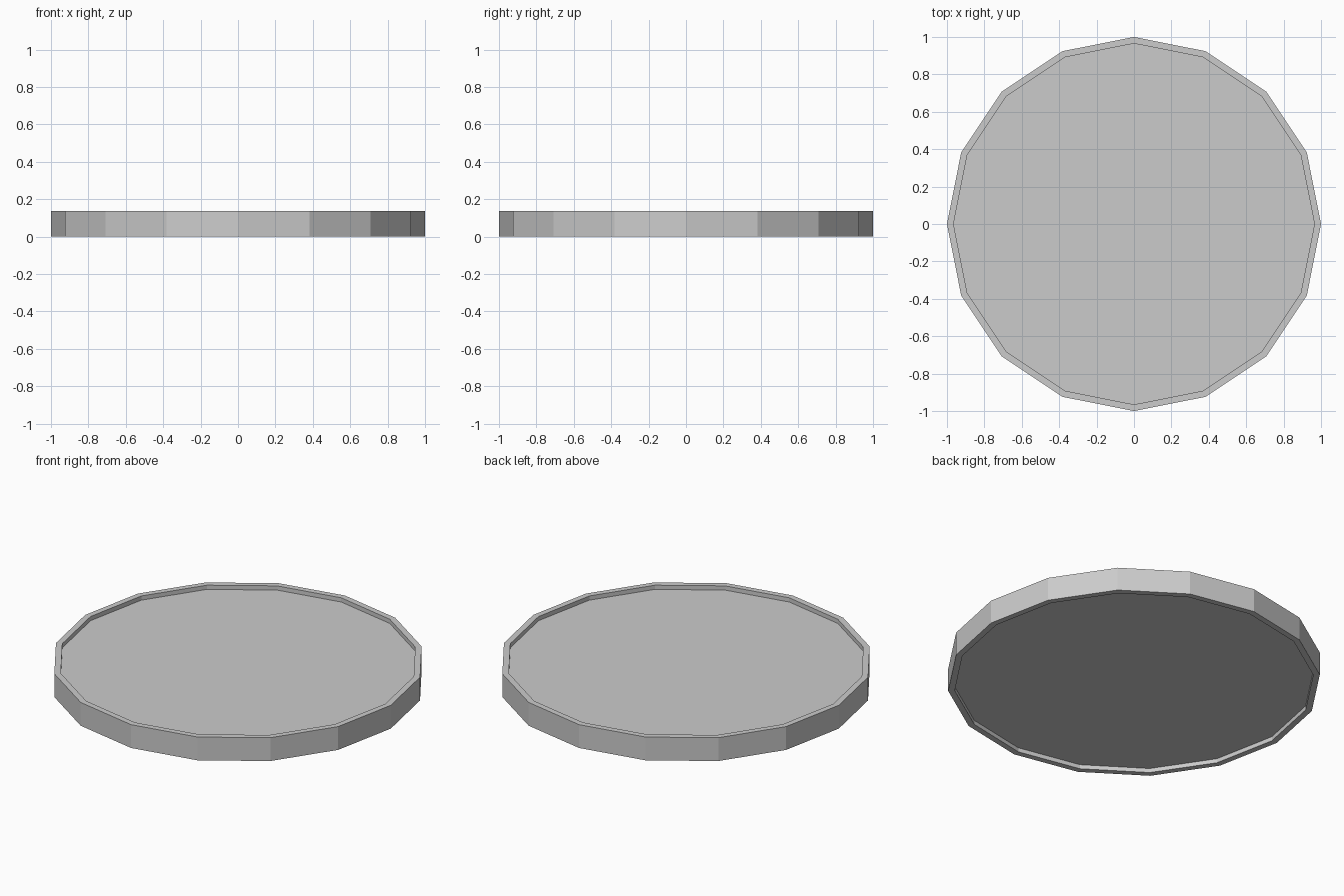
import bpy, bmesh
from math import cos, sin, tau

if "Cube" in bpy.data.objects:
    bpy.data.objects.remove(bpy.data.objects["Cube"])

SIDES = 16
HEIGHT = 0.138
R_OUT, R_IN = 1.0, 0.965
RECESS = 0.025


def lathe(name, profile, closed):
    """Spin an (r, z) profile round z; open profiles get flat caps."""
    bm = bmesh.new()
    rings = [[bm.verts.new((r * cos(tau * i / SIDES), r * sin(tau * i / SIDES), z))
              for i in range(SIDES)] for r, z in profile]
    count = len(rings)
    for k in range(count if closed else count - 1):
        a, b = rings[k], rings[(k + 1) % count]
        for i in range(SIDES):
            j = (i + 1) % SIDES
            bm.faces.new((a[i], a[j], b[j], b[i]))
    if not closed:
        bm.faces.new(rings[0][::-1])
        bm.faces.new(rings[-1])
    bmesh.ops.recalc_face_normals(bm, faces=bm.faces[:])
    mesh = bpy.data.meshes.new(name)
    bm.to_mesh(mesh)
    bm.free()
    obj = bpy.data.objects.new(name, mesh)
    bpy.context.collection.objects.link(obj)
    return obj


# Outer rim and the panel recessed on both faces, as one closed skin
lathe("rimmed_disc", [(R_IN, RECESS), (R_IN, 0), (R_OUT, 0), (R_OUT, HEIGHT),
                      (R_IN, HEIGHT), (R_IN, HEIGHT - RECESS)], closed=False)
